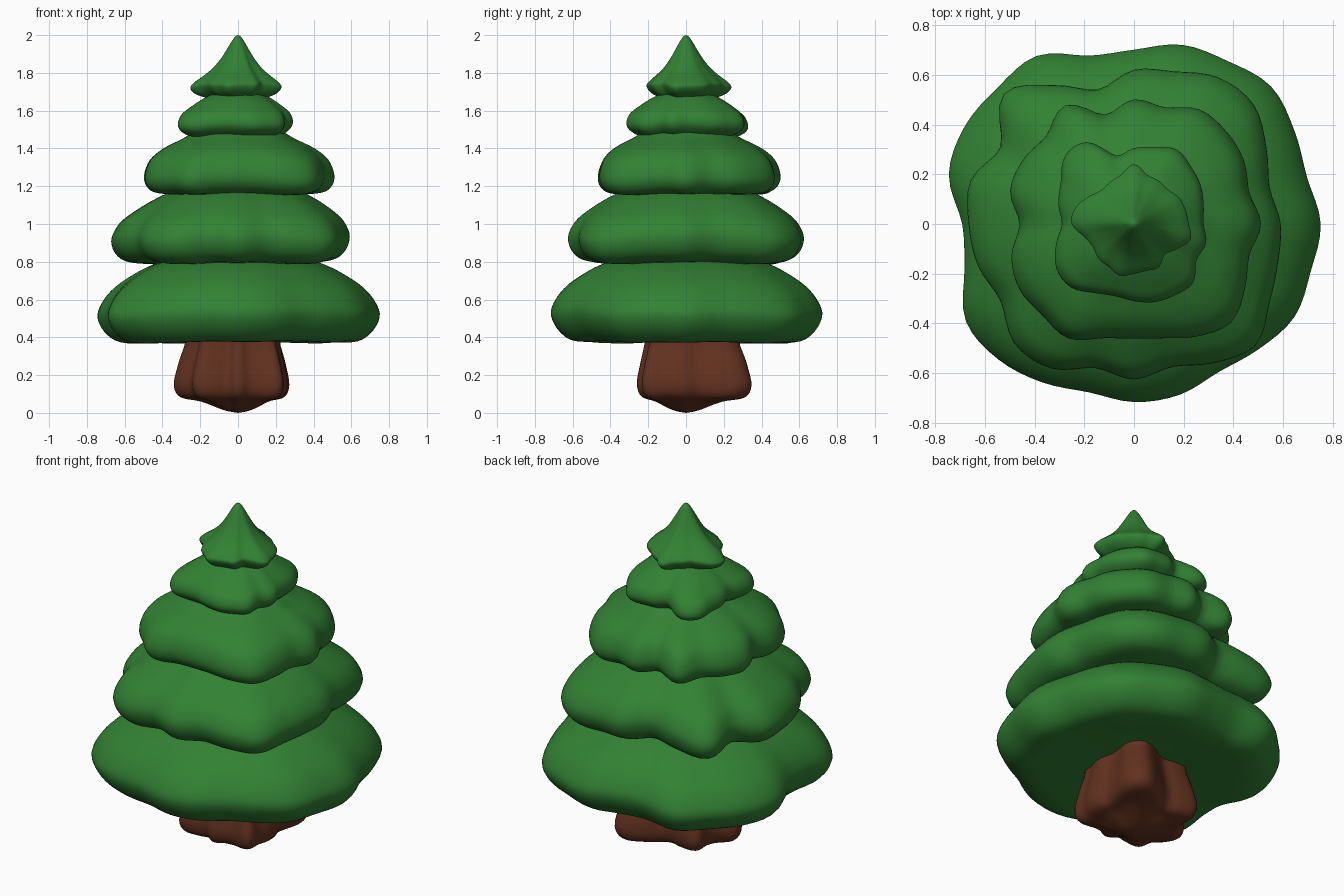
import bpy, bmesh, math

STEPS = 4      # samples between neighbouring outline radii
PSTEPS = 4     # samples between neighbouring profile points


def material(name, rgb):
    m = bpy.data.materials.new(name)
    m.diffuse_color = (*rgb, 1)
    return m


GREEN = material("leaf green", (0.032, 0.22, 0.034))
BROWN = material("bark brown", (0.125, 0.032, 0.014))


def catmull(p0, p1, p2, p3, t):
    return 0.5 * (2 * p1 + (p2 - p0) * t + (2 * p0 - 5 * p1 + 4 * p2 - p3) * t * t
                  + (3 * p1 - p0 - 3 * p2 + p3) * t ** 3)


def smooth_outline(radii):
    n = len(radii)
    return [catmull(radii[i - 1], radii[i], radii[(i + 1) % n], radii[(i + 2) % n], s / STEPS)
            for i in range(n) for s in range(STEPS)]


def smooth_profile(pts):
    last = len(pts) - 1
    out = []
    for i in range(last):
        q = [pts[max(0, min(last, i + k))] for k in (-1, 0, 1, 2)]
        for s in range(PSTEPS):
            out.append([catmull(q[0][a], q[1][a], q[2][a], q[3][a], s / PSTEPS) for a in (0, 1)])
    return out + [list(pts[-1])]


def lobed_body(name, radii, profile, mat, droop=0.3):
    """Loft a lobed outline (radius every 15 degrees) along a (radius fraction, z) profile."""
    outline = smooth_outline(radii)
    n = len(outline)
    mean = sum(outline) / n
    bm = bmesh.new()
    rings = []
    for f, z in smooth_profile(profile)[1:-1]:
        f = max(f, 0.01)
        ring = []
        for i, r in enumerate(outline):
            a = 2 * math.pi * i / n
            lobe = (r - mean) * min(1, f * 1.1)      # lobes fade towards the axis
            rr = f * (mean + lobe)
            ring.append(bm.verts.new((rr * math.cos(a), rr * math.sin(a),
                                      z - droop * (r - mean) * f ** 3)))
        rings.append(ring)
    for lo, hi in zip(rings, rings[1:]):
        for i in range(n):
            j = (i + 1) % n
            bm.faces.new((lo[i], lo[j], hi[j], hi[i]))
    bottom = bm.verts.new((0, 0, profile[0][1]))
    top = bm.verts.new((0, 0, profile[-1][1]))
    for i in range(n):
        j = (i + 1) % n
        bm.faces.new((bottom, rings[0][j], rings[0][i]))
        bm.faces.new((top, rings[-1][i], rings[-1][j]))
    bmesh.ops.recalc_face_normals(bm, faces=bm.faces)
    for face in bm.faces:
        face.smooth = True
    me = bpy.data.meshes.new(name)
    bm.to_mesh(me)
    bm.free()
    me.materials.append(mat)
    ob = bpy.data.objects.new(name, me)
    bpy.context.collection.objects.link(ob)
    return ob


# Trunk with root lobes
lobed_body("trunk",
           [.26, .25, .29, .38, .40, .32, .25, .24, .29, .34, .29, .29,
            .34, .32, .29, .32, .27, .23, .26, .24, .26, .32, .28, .27],
           [(0, 0), (.25, .015), (.6, .06), (.9, .085), (1, .15), (.94, .25), (.84, .36),
            (.76, .45), (0, .47)], BROWN, 0.05)

# Foliage tiers, bottom to top
lobed_body("foliage_tier_1",
           [.75, .72, .745, .78, .755, .745, .70, .70, .78, .775, .785, .77,
            .69, .705, .78, .77, .735, .70, .715, .71, .685, .71, .745, .735],
           [(0, .40), (.5, .385), (.8, .375), (.93, .42), (1, .51), (.97, .59), (.88, .67),
            (.74, .74), (.6, .79), (.35, .85), (0, .88)], GREEN)
lobed_body("foliage_tier_2",
           [.59, .565, .615, .68, .68, .635, .62, .56, .645, .74, .62, .68,
            .665, .65, .62, .68, .67, .60, .625, .595, .645, .69, .63, .60],
           [(0, .79), (.5, .79), (.82, .80), (.95, .84), (1, .92), (.95, 1.0), (.85, 1.06),
            (.65, 1.14), (.45, 1.19), (0, 1.25)], GREEN)
lobed_body("foliage_tier_3",
           [.51, .48, .51, .525, .53, .485, .50, .455, .55, .50, .515, .515,
            .46, .51, .53, .52, .53, .475, .46, .475, .52, .555, .515, .48],
           [(0, 1.15), (.5, 1.155), (.85, 1.165), (.97, 1.2), (1, 1.26), (.94, 1.34), (.8, 1.40),
            (.6, 1.45), (.4, 1.50), (0, 1.53)], GREEN)
lobed_body("foliage_tier_4",
           [.28, .29, .31, .325, .345, .32, .305, .285, .38, .39, .34, .315,
            .29, .325, .36, .36, .32, .30, .31, .325, .33, .335, .29, .30],
           [(0, 1.46), (.7, 1.465), (.92, 1.49), (1, 1.53), (.95, 1.58), (.8, 1.62),
            (.55, 1.67), (.3, 1.70), (0, 1.72)], GREEN)
lobed_body("foliage_tip",
           [.22, .215, .21, .195, .20, .205, .24, .205, .195, .19, .215, .245,
            .25, .205, .19, .20, .20, .215, .20, .195, .20, .175, .20, .235],
           [(0, 1.655), (.5, 1.66), (.85, 1.69), (1, 1.73), (.93, 1.757), (.75, 1.79),
            (.58, 1.825), (.42, 1.87), (.28, 1.92), (.16, 1.965), (.07, 1.992), (0, 2.0)], GREEN)
